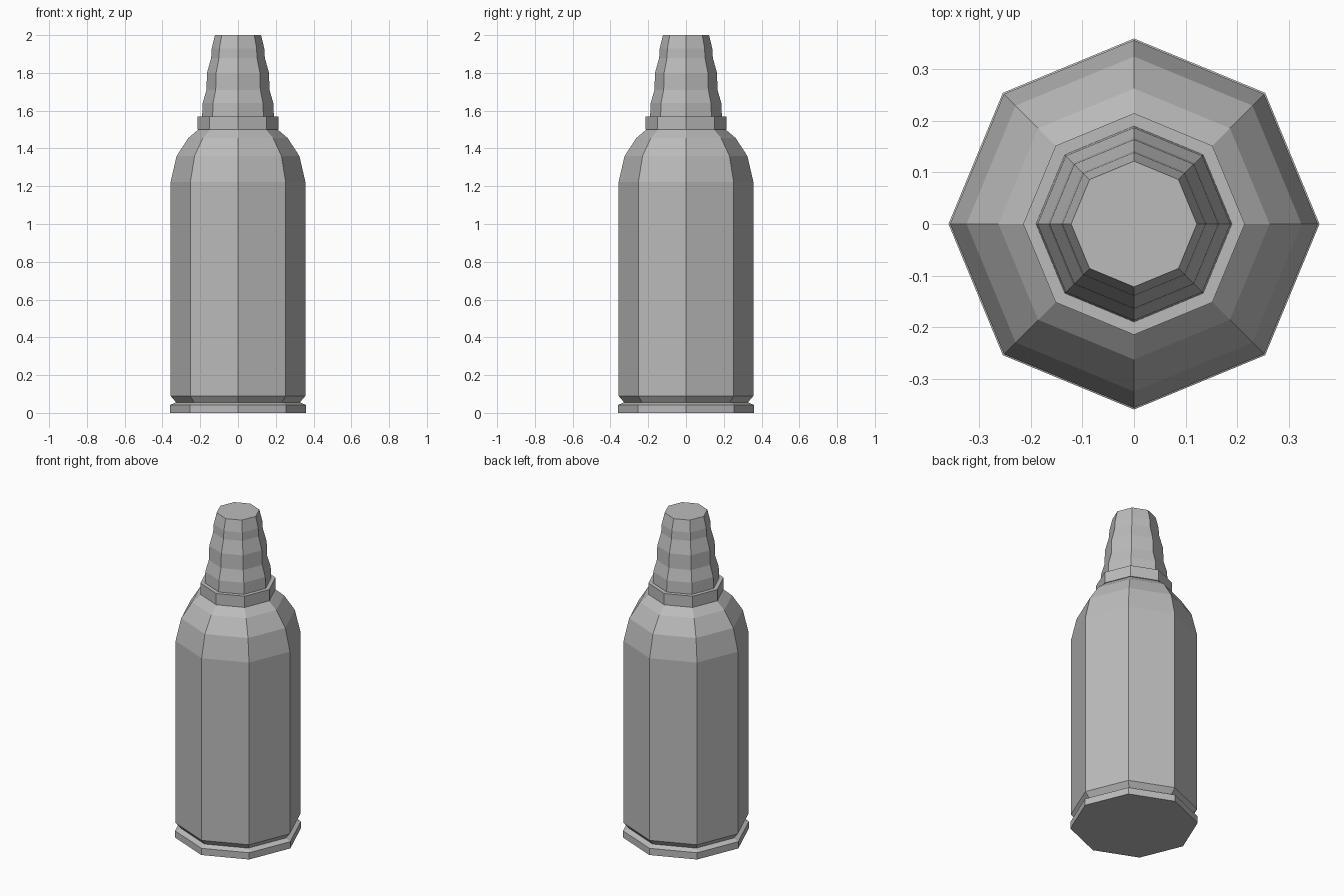
import bpy, bmesh
from math import cos, sin, pi

cube = bpy.data.objects.get("Cube")
if cube:
    bpy.data.objects.remove(cube, do_unlink=True)

SIDES = 8

metal = bpy.data.materials.new("plain_grey")
metal.use_nodes = True
grey = (0.5, 0.5, 0.5, 1)
metal.diffuse_color = grey
metal.node_tree.nodes["Principled BSDF"].inputs["Base Color"].default_value = grey


def lathe(name, profile):
    """Turn (radius, height) points into a closed, flat-shaded octagonal solid."""
    bm = bmesh.new()
    rings = [[bm.verts.new((r * cos(2 * pi * i / SIDES), r * sin(2 * pi * i / SIDES), z))
              for i in range(SIDES)] for r, z in profile]
    for low, high in zip(rings, rings[1:]):
        for i in range(SIDES):
            j = (i + 1) % SIDES
            bm.faces.new((low[i], low[j], high[j], high[i]))
    bm.faces.new(rings[0][::-1])
    bm.faces.new(rings[-1])
    mesh = bpy.data.meshes.new(name)
    bm.to_mesh(mesh)
    bm.free()
    mesh.materials.append(metal)
    obj = bpy.data.objects.new(name, mesh)
    bpy.context.collection.objects.link(obj)
    return obj


# Base rim with a sloped upper edge
lathe("base_rim", [(0.36, 0), (0.36, 0.042), (0.328, 0.056)])

# Straight case with an undercut foot and a rounded shoulder
lathe("case", [(0.328, 0.056), (0.357, 0.09), (0.357, 1.222),
               (0.325, 1.36), (0.263, 1.455), (0.21, 1.5)])

# Collar around the neck
lathe("collar", [(0.215, 1.5), (0.215, 1.57)])

# Stepped tip with a flat end
lathe("tip", [(0.19, 1.57), (0.187, 1.64), (0.167, 1.71), (0.164, 1.8),
              (0.142, 1.88), (0.139, 1.93), (0.122, 2.0)])
